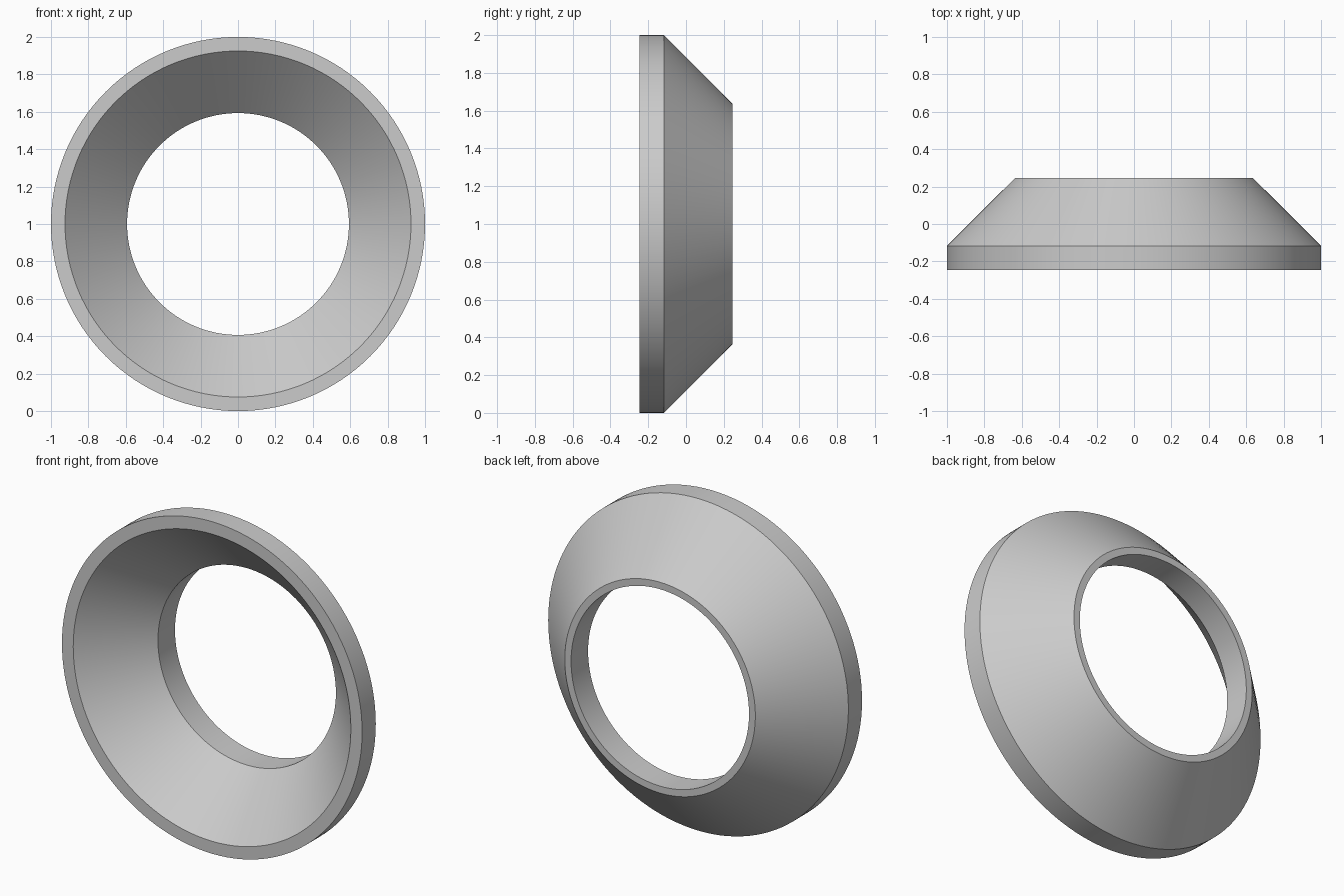
import bpy
import bmesh
from math import radians, tau
from mathutils import Matrix, Vector

cube = bpy.data.objects.get("Cube")
if cube:
    bpy.data.objects.remove(cube, do_unlink=True)

# Plain grey material
grey = bpy.data.materials.new("grey")
grey.use_nodes = True
colour = (0.6, 0.6, 0.6, 1)
grey.diffuse_color = colour
grey.node_tree.nodes["Principled BSDF"].inputs["Base Color"].default_value = colour

# Closed ring section as (radius, depth): rim, outer cone, back lip, bore, inner cone
section = [(1, -0.247), (1, -0.117), (0.635, 0.247),
           (0.593, 0.247), (0.593, 0.085), (0.925, -0.247)]
SEGMENTS = 128

# Sweep the section around the front-to-back axis
bm = bmesh.new()
rings = []
for i in range(SEGMENTS):
    turn = Matrix.Rotation(tau * i / SEGMENTS, 3, "Y")
    rings.append([bm.verts.new(turn @ Vector((r, y, 0)) + Vector((0, 0, 1)))
                  for r, y in section])
for i, ring in enumerate(rings):
    after = rings[(i + 1) % SEGMENTS]
    for j in range(len(section)):
        k = (j + 1) % len(section)
        bm.faces.new((ring[j], ring[k], after[k], after[j]))
bmesh.ops.recalc_face_normals(bm, faces=bm.faces)

mesh = bpy.data.meshes.new("conical_ring")
bm.to_mesh(mesh)
bm.free()
mesh.materials.append(grey)
ring_object = bpy.data.objects.new("conical_ring", mesh)
bpy.context.collection.objects.link(ring_object)

# Smooth round walls with crisp rims
bpy.ops.object.select_all(action="DESELECT")
ring_object.select_set(True)
bpy.context.view_layer.objects.active = ring_object
bpy.ops.object.shade_smooth_by_angle(angle=radians(30))
